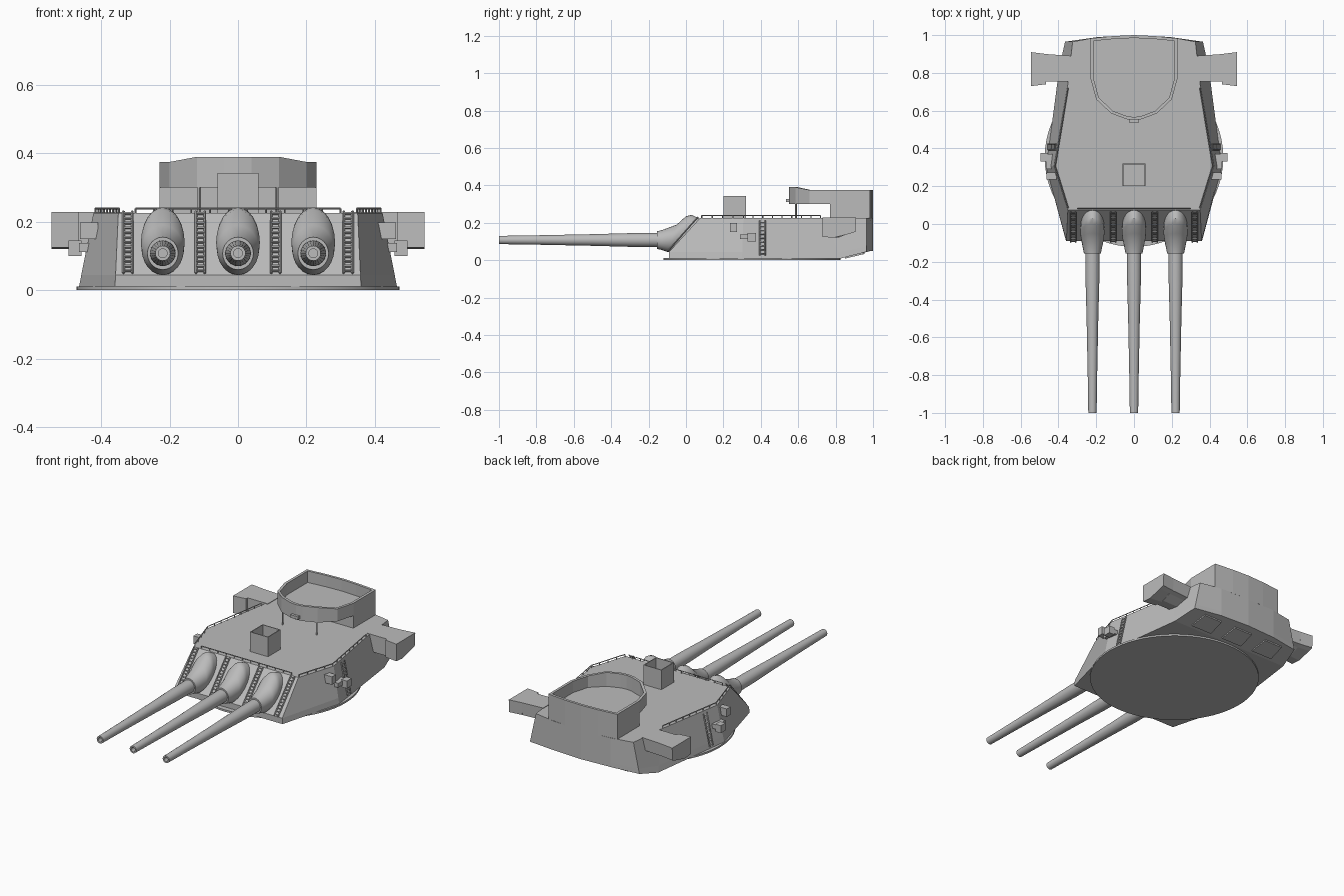
import bpy, bmesh, math
from mathutils import Vector

cube = bpy.data.objects.get("Cube")
if cube:
    bpy.data.objects.remove(cube, do_unlink=True)

grey = bpy.data.materials.new("naval_grey")
grey.use_nodes = True
GREY = (0.5, 0.5, 0.5, 1)
grey.diffuse_color = GREY
grey.node_tree.nodes["Principled BSDF"].inputs["Base Color"].default_value = GREY


def finish(name, bm, smooth=False, mirror=False):
    bmesh.ops.recalc_face_normals(bm, faces=bm.faces)
    me = bpy.data.meshes.new(name)
    bm.to_mesh(me)
    bm.free()
    me.materials.append(grey)
    if smooth:
        me.shade_smooth()
        me.set_sharp_from_angle(angle=math.radians(35))
    ob = bpy.data.objects.new(name, me)
    bpy.context.collection.objects.link(ob)
    if mirror:
        ob.modifiers.new("mirror", 'MIRROR').use_mirror_merge = False
    return ob


def loft(name, rings, first=True, last=True, smooth=False, mirror=False):
    """Skin a list of closed rings, optionally capping the ends."""
    bm = bmesh.new()
    rows = [[bm.verts.new(p) for p in ring] for ring in rings]
    n = len(rows[0])
    for a, b in zip(rows, rows[1:]):
        for i in range(n):
            j = (i + 1) % n
            bm.faces.new((a[i], a[j], b[j], b[i]))
    if first is True:
        bm.faces.new(rows[0])
    elif first:
        for face in first:
            bm.faces.new([rows[0][i] for i in face])
    if last:
        bm.faces.new(rows[-1])
    return finish(name, bm, smooth, mirror)


def box(name, lo, hi, mirror=False):
    base = [(lo[0], lo[1]), (hi[0], lo[1]), (hi[0], hi[1]), (lo[0], hi[1])]
    return loft(name, [[(x, y, z) for x, y in base] for z in (lo[2], hi[2])], mirror=mirror)


def rods(name, segments, r, mirror=False):
    """Thin square bars between pairs of points."""
    bm = bmesh.new()
    for a, b in segments:
        a, b = Vector(a), Vector(b)
        mat = (b - a).to_track_quat('Z', 'Y').to_matrix().to_4x4()
        mat.translation = (a + b) / 2
        bmesh.ops.create_cone(bm, cap_ends=True, segments=4, radius1=r, radius2=r,
                              depth=(b - a).length, matrix=mat)
    return finish(name, bm, mirror=mirror)


def ladder(name, foot, head, across, rungs):
    foot, head, half = Vector(foot), Vector(head), Vector(across) / 2
    segs = [(foot + s * half, head + s * half) for s in (-1, 1)]
    for i in range(rungs):
        p = foot.lerp(head, (i + 0.5) / rungs)
        segs.append((p - half, p + half))
    return rods(name, segs, 0.004, mirror=True)


def both(half):
    """Complete a right-hand outline that ends on the centre line."""
    return half + [(-p[0], *p[1:]) for p in reversed(half[:-1])]


# Armoured house: sloped front, angled sides, curved rear, raised rear underside
low = [(.36, -.09, .01), (.465, .3, .01), (.395, .83, .01), (.365, .965, .045), (.19, .99, .05), (0, 1, .05)]
top = [(.35, .075, .225), (.423, .307, .225), (.35, .74, .225), (.325, .965, .225), (.19, .99, .225), (0, 1, .225)]
mid = [tuple(Vector(a).lerp(Vector(b), .16)) for a, b in zip(low, top)]
mid[0] = (.358, -.09, .045)
loft("turret_house", [both(low), both(mid), both(top)],
     first=[(0, 1, 2, 8, 9, 10), (2, 3, 4, 5, 6, 7, 8)])

# Turntable disc
disc = [(.473 * math.cos(t * math.tau / 64), .352 + .473 * math.sin(t * math.tau / 64)) for t in range(64)]
loft("turntable", [[(x, y, z) for x, y in disc] for z in (0, .011)], smooth=True)

# Rear underside panels
for k, x in enumerate((-.22, 0, .22)):
    ring = [(x - .07, .85), (x + .07, .85), (x + .06, .955), (x - .06, .955)]
    slope = lambda y: .01 + (y - .83) * .235
    loft(f"underside_panel_{k + 1}", [[(a, b, slope(b) + d) for a, b in ring] for d in (-.006, .002)])

# Guns: hollow barrels and swollen sleeves on the sloped front
barrel = [(-.9, .013), (-1, .013), (-1, .022), (-.8, .025), (-.5, .031), (-.28, .037), (-.1, .038)]
sleeve = [(-.155, .06, -.155, .155, .045), (-.13, .055, -.13, .16, .05), (-.1, .045, -.05, .19, .061),
          (-.085, .044, .0, .235, .064), (-.07, .044, .03, .242, .063), (-.045, .045, .075, .222, .06)]
N = 24
angles = [i * math.tau / N for i in range(N)]
for side, gx in (("right", -.22), ("middle", 0), ("left", .22)):
    loft(side + "_barrel", [[(gx + r * math.sin(a), y, .108 + r * math.cos(a)) for a in angles]
                            for y, r in barrel], smooth=True)
    rings = []
    for y0, z0, y1, z1, w in sleeve:
        rings.append([(gx + w * math.sin(a), (y0 + y1) / 2 + (y1 - y0) / 2 * math.cos(a),
                       (z0 + z1) / 2 + (z1 - z0) / 2 * math.cos(a)) for a in angles])
    loft(side + "_gun_sleeve", rings, smooth=True)

# Ladders on the front slope and the sides
for name, x in (("inner", .11), ("outer", .322)):
    ladder(name + "_front_ladder", (x, -.097, .05), (x, .064, .231), (.026, 0, 0), 13)
ladder("side_ladder", (.455, .408, .025), (.413, .408, .212), (0, .03, 0), 9)

# Open hatch trunk on the roof
def square(h, z):
    return [(sx * h, .26 + sy * h, z) for sx, sy in ((-1, -1), (1, -1), (1, 1), (-1, 1))]
loft("hatch_trunk", [square(.06, .22), square(.06, .343), square(.055, .343), square(.055, .228)])

# Rear raised platform with a parapet wall
plan = both([(0, .55), (.04, .555), (.12, .585), (.2, .66), (.23, .77), (.23, .983), (.11, .995), (0, 1)])[:-1]
inner = [(x * .93, .78 + (y - .78) * .93) for x, y in plan]
rim = [.39 if y < .6 else .375 for _, y in plan]
loft("platform_parapet", [[(x, y, .3) for x, y in plan],
                          [(x, y, z) for (x, y), z in zip(plan, rim)],
                          [(x, y, z) for (x, y), z in zip(inner, rim)],
                          [(x, y, .306) for x, y in inner]])
pedestal = both([(.23, .77), (.23, .983), (.11, .995), (0, 1)])
loft("platform_pedestal", [[(x, y, z) for x, y in pedestal] for z in (.222, .301)])
rods("platform_posts", [((.113, .588, .222), (.113, .588, .303))], .005, mirror=True)
box("platform_bracket", (-.025, .535, .31), (.025, .56, .328))

# Rangefinder arms sticking out at the rear sides
def arm(x, y0, y1):
    return [(x, y0, .228), (x, y1, .228), (x, y1 - .005, .152), (x, y1 - .03, .143),
            (x, y0 + .06, .12), (x, y0, .125)]
loft("rangefinder_arm", [arm(.33, .755, .89), arm(.47, .755, .9)], mirror=True)
loft("rangefinder_head", [arm(.465, .74, .9), arm(.545, .73, .91)], mirror=True)

# Small fittings on the sides
box("upper_side_box", (.41, .235, .15), (.462, .272, .198), mirror=True)
box("lower_side_box", (.458, .33, .1), (.495, .375, .145), mirror=True)
box("lower_side_bracket", (.42, .29, .112), (.465, .37, .138), mirror=True)

# Low handrails around the roof
def rail(path, z0=.224, z1=.239):
    segs = []
    for a, b in zip(path, path[1:]):
        a, b = Vector((*a, 0)), Vector((*b, 0))
        up = Vector((0, 0, z1))
        segs.append((a + up, b + up))
        n = max(1, round((b - a).length / .055))
        for i in range(n + 1):
            p = a.lerp(b, i / n)
            segs.append((p + Vector((0, 0, z0)), p + up))
    return segs
rods("side_handrail", rail([(.348, .085), (.417, .307), (.349, .72)]), .003, mirror=True)
rods("front_handrail", rail([(-.3, .082), (.3, .082)]), .0025)
